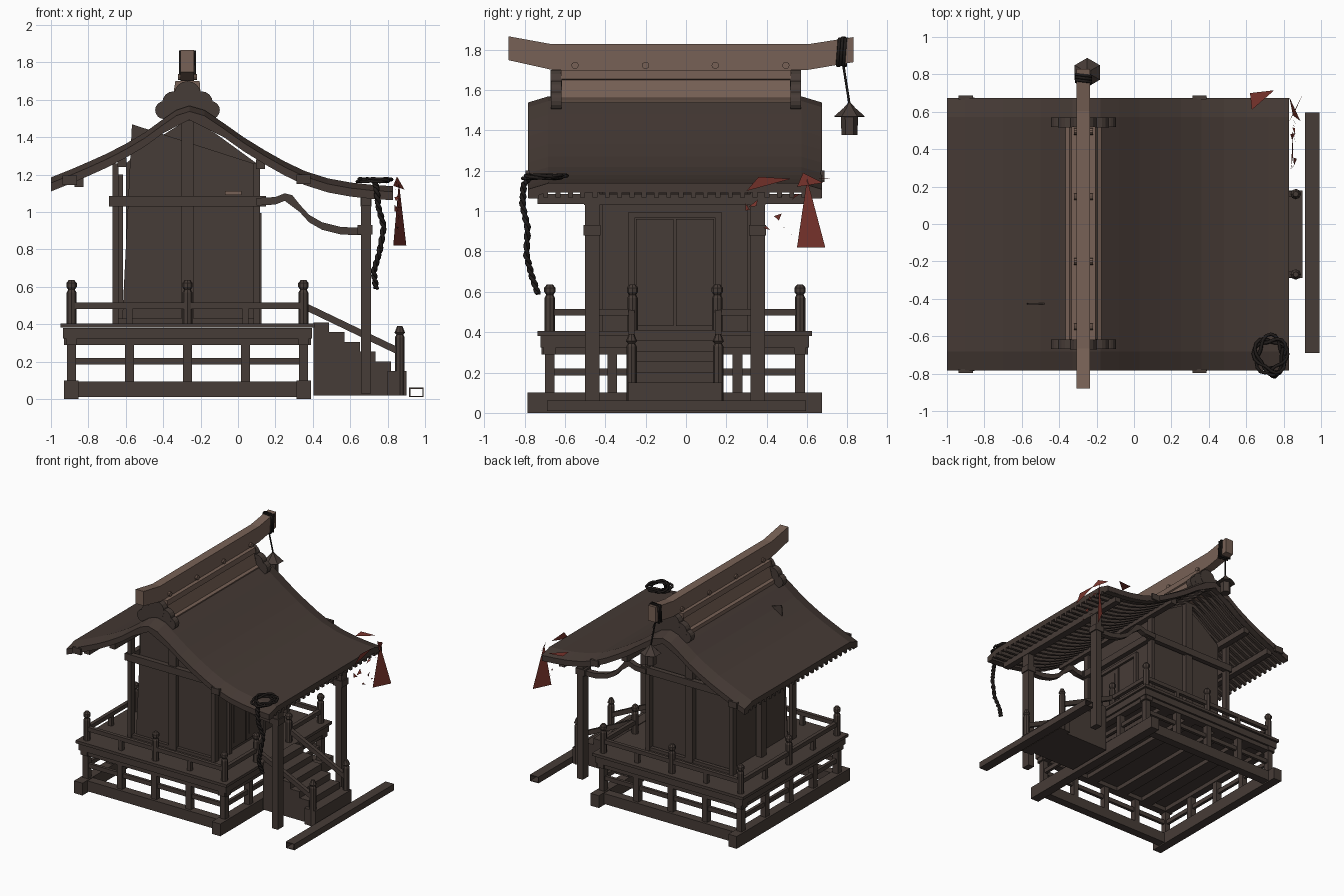
import bpy, bmesh, math, random
from mathutils import Vector, Matrix

if "Cube" in bpy.data.objects:
    bpy.data.objects.remove(bpy.data.objects["Cube"], do_unlink=True)
random.seed(4)
CX, CY = -0.27, -0.055          # centre of the building


def material(name, rgb):
    m = bpy.data.materials.new(name)
    m.use_nodes = True
    m.diffuse_color = (*rgb, 1)
    m.node_tree.nodes["Principled BSDF"].inputs["Base Color"].default_value = (*rgb, 1)
    return m


WOOD = material("dark wood", (0.062, 0.045, 0.038))
ROOF = material("roof brown", (0.060, 0.042, 0.035))
LIGHT = material("pale wood", (0.185, 0.12, 0.092))
ROPE = material("black rope", (0.014, 0.011, 0.010))
RED = material("red cloth", (0.19, 0.034, 0.025))


def finish(name, bm, mat):
    bmesh.ops.recalc_face_normals(bm, faces=bm.faces)
    me = bpy.data.meshes.new(name)
    bm.to_mesh(me)
    bm.free()
    me.materials.append(mat)
    ob = bpy.data.objects.new(name, me)
    bpy.context.collection.objects.link(ob)
    return ob


def box(name, x0, x1, y0, y1, z0, z1, mat=WOOD):
    bm = bmesh.new()
    bmesh.ops.create_cube(bm, size=1)
    for v in bm.verts:
        v.co = ((x0 + x1) / 2 + v.co.x * (x1 - x0), (y0 + y1) / 2 + v.co.y * (y1 - y0),
                (z0 + z1) / 2 + v.co.z * (z1 - z0))
    return finish(name, bm, mat)


def local_box(name, u, v, hu, hv, z0, z1, mat=WOOD):
    return box(name, CX + u - hu, CX + u + hu, CY + v - hv, CY + v + hv, z0, z1, mat)


def loft(name, outline, stations, mat=WOOD, axis="y"):
    """Sweep a closed outline along an axis; each station is (position, z shift)."""
    bm = bmesh.new()
    rings = []
    for s, dz in stations:
        rings.append([bm.verts.new((a, s, z + dz) if axis == "y" else (s, a, z + dz))
                      for a, z in outline])
    n = len(outline)
    for r, q in zip(rings, rings[1:]):
        for i in range(n):
            bm.faces.new((r[i], r[(i + 1) % n], q[(i + 1) % n], q[i]))
    caps = [bm.faces.new(rings[0]), bm.faces.new(rings[-1])]
    bmesh.ops.triangulate(bm, faces=caps)
    return finish(name, bm, mat)


def lathe(name, x, y, profile, sides, mat=WOOD):
    bm = bmesh.new()
    for (r0, z0), (r1, z1) in zip(profile, profile[1:]):
        bmesh.ops.create_cone(bm, segments=sides, cap_ends=True, radius1=r0, radius2=r1,
                              depth=z1 - z0, matrix=Matrix.Translation((x, y, (z0 + z1) / 2)))
    return finish(name, bm, mat)


def disc(name, x, y, z, r, depth, axis, mat=WOOD, sides=16):
    bm = bmesh.new()
    rot = Matrix.Rotation(math.pi / 2, 4, "X" if axis == "y" else "Y")
    bmesh.ops.create_cone(bm, segments=sides, cap_ends=True, radius1=r, radius2=r, depth=depth,
                          matrix=Matrix.Translation((x, y, z)) @ rot)
    return finish(name, bm, mat)


def tube(name, pts, r, mat, res=2, cyclic=False):
    cu = bpy.data.curves.new(name, "CURVE")
    cu.dimensions = "3D"
    cu.bevel_depth, cu.bevel_resolution, cu.use_fill_caps = r, res, True
    sp = cu.splines.new("POLY")
    sp.points.add(len(pts) - 1)
    sp.use_cyclic_u = cyclic
    for p, c in zip(sp.points, pts):
        p.co = (*c, 1)
    cu.materials.append(mat)
    ob = bpy.data.objects.new(name, cu)
    bpy.context.collection.objects.link(ob)
    bpy.ops.object.select_all(action="DESELECT")
    ob.select_set(True)
    bpy.context.view_layer.objects.active = ob
    bpy.ops.object.convert(target="MESH")
    return ob


# Base sills, under-floor posts, deck and joists
for s in (-1, 1):
    local_box("sill_side", s * .622, 0, .038, .73, 0, .1)
    local_box("sill_end", 0, s * .63, .59, .035, .01, .095)
    for i in range(-2, 3):
        for u, v in ((i * .31, s * .62), (s * .62, i * .31)):
            local_box("floor_post", u, v, .024, .024, .09, .3)
    local_box("tie_rail", 0, s * .62, .62, .012, .185, .22)
    local_box("tie_rail", s * .62, 0, .012, .62, .185, .22)
    local_box("deck_beam", 0, s * .62, .66, .03, .29, .33)
    local_box("deck_beam", s * .62, 0, .03, .66, .29, .33)
for u in (-.4, -.15, .15, .4):
    local_box("joist", u, 0, .05, .62, .29, .33)
local_box("deck", 0, 0, .665, .665, .325, .38)
local_box("deck_edge", 0, 0, .68, .68, .382, .405)

# Railing with capped posts, open at the stairs
CAP = [(.026, .4), (.026, .57), (.018, .585), (.028, .6), (.028, .62), (.014, .637)]
posts = [(u, v) for u in (-.62, .62) for v in (-.62, .62)]
posts += [(0, -.62), (0, .62), (.62, -.21), (.62, .21), (-.62, 0)]
for u, v in posts:
    lathe("rail_post", CX + u, CY + v, CAP, 8)
for s in (-1, 1):
    local_box("hand_rail", 0, s * .62, .62, .015, .482, .515)
    local_box("hand_rail", .62, s * .415, .015, .205, .482, .515)
    for u in (-.31, .31):
        local_box("rail_strut", u, s * .62, .016, .016, .4, .485)
    local_box("rail_strut", -.62, s * .31, .016, .016, .4, .485)
local_box("hand_rail", -.62, 0, .015, .62, .482, .515)

# Stairs with sloping rails
steps = [(.405, .02)]
for i in range(6):
    steps += [(.405 + i * .0825, .41 - i * .052), (.4875 + i * .0825, .41 - i * .052)]
steps.append((.9, .02))
loft("stairs", steps, [(CY - .2, 0), (CY + .2, 0)])
for s in (-1, 1):
    loft("stair_rail", [(.36, .475), (.36, .515), (.86, .275), (.86, .235)],
         [(CY + s * .215 - .016, 0), (CY + s * .215 + .016, 0)])
    box("stair_curb", .8, .9, CY + s * .215 - .018, CY + s * .215 + .018, .02, .15)
    lathe("stair_post", .865, CY + s * .215, [(.026, .02), (.026, .33), (.018, .345),
          (.028, .355), (.014, .39)], 8)

# Hall walls, with a slipped panel at the front
loft("hall_walls", [(-.6, .4), (.1, .4), (.1, 1.26), (-.12, 1.42), (-.26, 1.5), (-.42, 1.4),
                    (-.6, 1.26)], [(CY - .36, 0), (CY + .36, 0)])
loft("slipped_panel", [(-.62, .4), (.114, .4), (.114, 1.25), (-.567, 1.469)],
     [(CY - .375, 0), (CY - .368, 0)])
for s in (-1, 1):
    for u in (-.385, .37):
        local_box("corner_column", u, s * .385, .017, .025, .4, 1.26)
    local_box("gable_column", 0, s * .38, .033, .025, .4, 1.5)
    local_box("wall_beam", 0, s * .4, .42, .02, 1.03, 1.087)
    local_box("foot_beam", 0, s * .385, .38, .015, .4, .43)
    local_box("wall_beam", s * .39, 0, .02, .42, 1.03, 1.087)
local_box("back_column", -.37, 0, .025, .03, .4, 1.2)
box("pale_chip", -.07, .02, CY - .425, CY - .405, 1.09, 1.113, LIGHT)

# Double door and its frame
for s in (-1, 1):
    box("door_leaf", .1, .112, CY + s * .1 - .094, CY + s * .1 + .094, .43, .96)
    box("door_panel", .112, .116, CY + s * .1 - .06, CY + s * .1 + .06, .47, .92)
    box("door_jamb", .1, .125, CY + s * .215 - .015, CY + s * .215 + .015, .4, .99)
box("door_head", .1, .125, CY - .23, CY + .23, .965, .995)

# Porch posts, curved tie beams and lintel
for s in (-1, 1):
    y = CY + s * .41
    box("porch_post", .658, .711, y - .036, y + .036, .03, 1.1)
    box("post_bracket", .64, .72, y - .042, y + .042, .88, .93)
    path = [(.1, 1.055), (.2, 1.06), (.25, 1.08), (.29, 1.07), (.33, 1.02), (.38, .965),
            (.45, .925), (.55, .9), (.68, .895)]
    loft("curved_beam", [(x, z + .02) for x, z in path] + [(x, z - .02) for x, z in path[::-1]],
         [(y - .022, 0), (y + .022, 0)])
box("porch_lintel", .655, .715, CY - .45, CY + .45, 1.03, 1.085)

# Swept roof, bargeboards, rafters and purlins
TOP = [(-1, 1.185), (-.9, 1.225), (-.8, 1.268), (-.7, 1.313), (-.6, 1.365), (-.5, 1.424),
       (-.4, 1.497), (-.33, 1.545), (-.26, 1.568), (-.18, 1.545), (-.08, 1.478), (.03, 1.4),
       (.14, 1.332), (.25, 1.27), (.36, 1.218), (.48, 1.18), (.6, 1.158), (.72, 1.145), (.83, 1.138)]


def band(a, b, trim=0):
    pts = TOP[trim:len(TOP) - trim] if trim else TOP
    return [(x, z - a) for x, z in pts] + [(x, z - b) for x, z in pts[::-1]]


H = .728
loft("roof", band(0, .045), [(CY - H, -.03), (CY - H + .1, 0), (CY + H - .1, 0), (CY + H, -.03)], ROOF)
for s in (-1, 1):
    y = CY + s * (H - .03)
    loft("bargeboard", band(.035, .075), [(y - .025, 0), (y + .025, 0)])
    for x, z in ((-.9, 1.17), (.35, 1.175)):
        yy = CY + s * (H + .003)
        box("purlin_end", x - .038, x + .038, yy - .01, yy + .01, z - .025, z + .025)
for i in range(22):
    y = CY - .64 + i * 1.28 / 21
    loft("rafter", band(.04, .07), [(y - .012, 0), (y + .012, 0)])
for x, z in ((-.85, 1.16), (-.62, 1.265), (.12, 1.255), (.685, 1.06)):
    box("purlin", x - .025, x + .025, CY - .68, CY + .68, z - .025, z + .025)

# Ridge body, lobed end caps and upturned ridge beam
loft("ridge_body", [(-.366, 1.5), (-.366, 1.55), (-.345, 1.56), (-.325, 1.65), (-.335, 1.655),
                    (-.335, 1.7), (-.205, 1.7), (-.205, 1.655), (-.215, 1.65), (-.195, 1.56),
                    (-.174, 1.55), (-.174, 1.5)], [(-.62, 0), (.52, 0)], LIGHT)
for y in (-.643, .543):
    for dx, z, r in ((0, 1.628, .072), (.075, 1.585, .06), (.125, 1.545, .048)):
        for s in ((-1, 1) if dx else (1,)):
            disc("ridge_cap_lobe", CX + s * dx, y, z, r, .055 - dx * .03, "y")
    box("ridge_cap_foot", CX - .06, CX + .06, y - .025, y + .025, 1.49, 1.6)
loft("ridge_beam", [(-.88, 1.748), (-.665, 1.7), (.605, 1.7), (.83, 1.738), (.83, 1.862),
                    (.605, 1.827), (-.665, 1.827), (-.88, 1.866)],
     [(-.307, 0), (-.236, 0)], LIGHT, "x")
for y in (-.55, -.2, .145, .495):
    disc("ridge_peg", CX, y, 1.722, .018, .1, "x", LIGHT, 10)

# Hanging lantern and rope binding at the ridge end
lathe("lantern", -.25, .81, [(.04, 1.378), (.042, 1.465), (.078, 1.468), (.03, 1.51), (.008, 1.535)], 6)
for y, z in ((.76, 1.79), (.775, 1.795), (.79, 1.79)):
    tube("ridge_binding", [(CX - .04, y, z - .07), (CX + .04, y - .01, z - .07),
                           (CX + .04, y, z + .065), (CX - .04, y + .01, z + .065)], .008, ROPE, 1, True)
tube("lantern_cord", [(CX, .78, 1.72), (-.25, .81, 1.53)], .006, ROPE, 1)

# Coiled rope on the eave and its hanging end
coil = []
for i in range(70):
    a = i * .28
    r = .075 + .018 * math.sin(a * 2.6)
    coil.append((.73 + r * math.cos(a), -.7 + 1.2 * r * math.sin(a), 1.17 + .008 * math.sin(a * 1.7)))
tube("rope_coil", coil, .009, ROPE, 1)
keys = [(.73, -.77, 1.17), (.74, -.805, 1.13), (.75, -.81, 1.03), (.78, -.785, .92), (.755, -.79, .78),
        (.725, -.765, .68), (.74, -.73, .58)]
strand = [Vector(a).lerp(Vector(b), k / 10) for a, b in zip(keys, keys[1:]) for k in range(10)]
for ph in (0, math.pi):
    tube("hanging_rope", [p + Vector((math.cos(i * .9 + ph), math.sin(i * .9 + ph), 0)) * .008
                          for i, p in enumerate(strand)], .01, ROPE, 1)


# Torn red cloth
def cloth(name, pts):
    bm = bmesh.new()
    bm.faces.new([bm.verts.new(p) for p in pts])
    finish(name, bm, RED)


cloth("red_pennant", [(.86, .6, 1.16), (.83, .55, .82), (.9, .69, .82)])
cloth("red_roof_scrap", [(.62, .7, 1.165), (.75, .715, 1.16), (.63, .61, 1.165)])
cloth("red_eave_scrap", [(.84, .3, 1.1), (.85, .36, 1.17), (.85, .52, 1.16)])
cloth("red_eave_scrap", [(.83, .68, 1.14), (.89, .55, 1.12), (.85, .58, 1.19)])
for y, z in ((.3, 1.02), (.33, 1.04), (.46, .97), (.49, .9), (.41, .91), (.53, .89), (.55, 1.08), (.47, 1.06)):
    c = Vector((random.uniform(.84, .88), y, z))
    cloth("red_scrap", [c + Vector((random.uniform(-.015, .015), random.uniform(-.03, .03),
                                    random.uniform(-.025, .025))) for _ in range(3)])

# Fallen hollow rail in front of the stairs
for z in (.01, .055):
    box("fallen_rail_plate", .915, .992, -.69, .595, z, z + .006)
for x in (.915, .986):
    box("fallen_rail_side", x, x + .006, -.69, .595, .01, .06)
